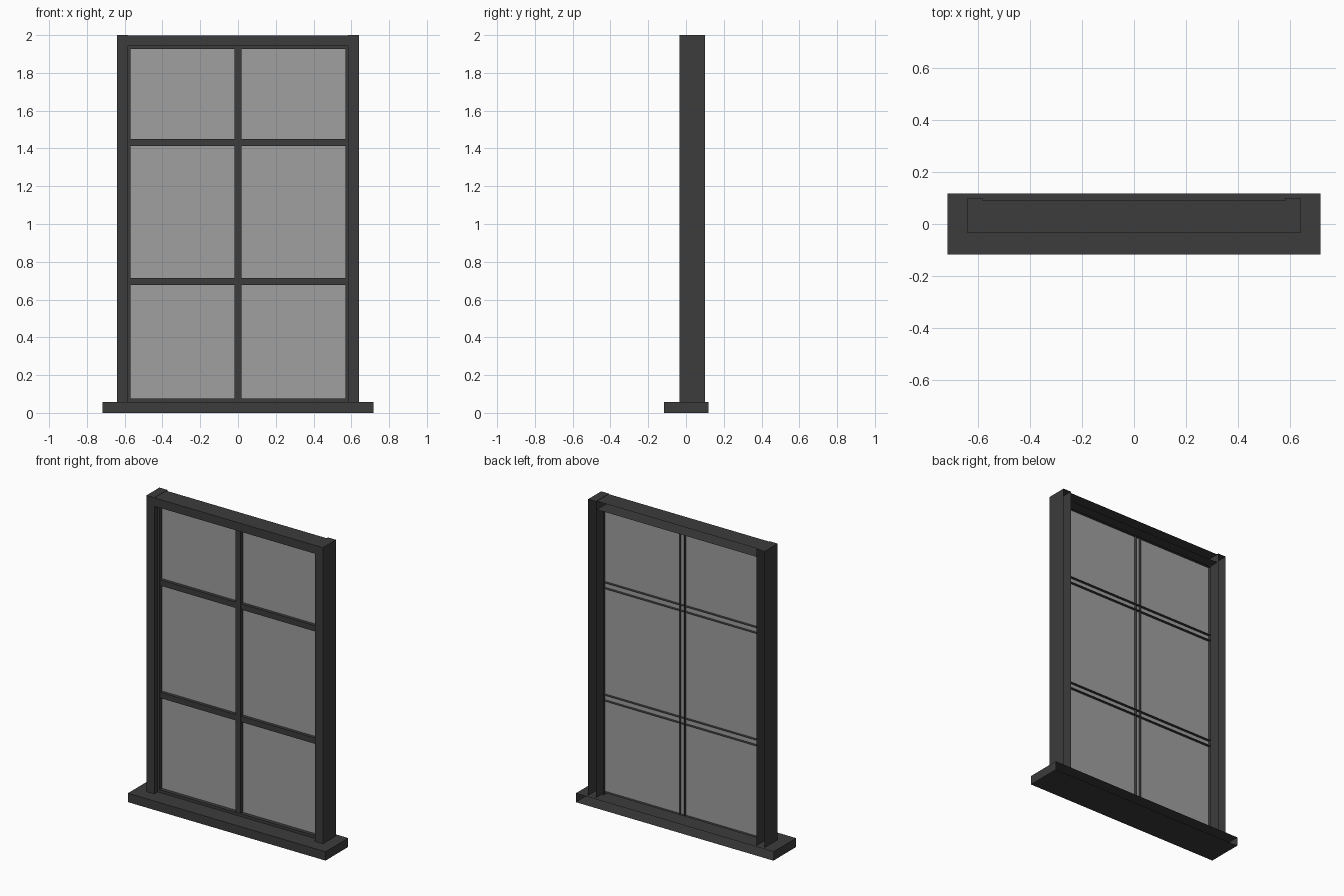
import bpy, bmesh

if "Cube" in bpy.data.objects:
    bpy.data.objects.remove(bpy.data.objects["Cube"])


def material(name, color):
    mat = bpy.data.materials.new(name)
    mat.diffuse_color = color
    mat.use_nodes = True
    mat.node_tree.nodes["Principled BSDF"].inputs["Base Color"].default_value = mat.diffuse_color
    return mat


DARK = material("dark_frame", (0.045, 0.045, 0.045, 1))
GLASS = material("glass", (0.35, 0.35, 0.35, 0.5))


def channel(name, x, y, z):
    """Box spanning the given ranges, with its back (+y) left open."""
    bm = bmesh.new()
    bmesh.ops.create_cube(bm, size=1)
    back = [f for f in bm.faces if f.normal.y > 0.9]
    bmesh.ops.delete(bm, geom=back, context='FACES_ONLY')
    for v in bm.verts:
        for i, (lo, hi) in enumerate((x, y, z)):
            v.co[i] = lo if v.co[i] < 0 else hi
    mesh = bpy.data.meshes.new(name)
    bm.to_mesh(mesh)
    bm.free()
    mesh.materials.append(DARK)
    obj = bpy.data.objects.new(name, mesh)
    bpy.context.collection.objects.link(obj)
    return obj


def both_sides(lo, hi):
    return (("left", (-hi, -lo)), ("right", (lo, hi)))


# Outer frame: sill, side jambs and head
channel("sill", (-0.717, 0.717), (-0.117, 0.118), (0, 0.058))
for side, xs in both_sides(0.583, 0.64):
    channel(side + "_jamb", xs, (-0.035, 0.1), (0.058, 2.0))
channel("head", (-0.583, 0.583), (-0.032, 0.09), (1.943, 1.998))

# Thin sash frame around the glass
SASH_Y = (0.0, 0.045)
for side, xs in both_sides(0.569, 0.583):
    channel(side + "_sash_stile", xs, SASH_Y, (0.058, 1.943))
channel("sash_top_rail", (-0.569, 0.569), SASH_Y, (1.927, 1.943))
channel("sash_bottom_rail", (-0.569, 0.569), SASH_Y, (0.058, 0.076))

# Glazing bars
BAR_Y = (0.004, 0.044)
channel("vertical_bar", (-0.018, 0.018), (0.002, 0.044), (0.076, 1.927))
for name, z in (("lower_bar", 0.695), ("upper_bar", 1.432)):
    channel(name, (-0.569, 0.569), BAR_Y, (z - 0.019, z + 0.019))

# Single sheet of glass passing through the bars
mesh = bpy.data.meshes.new("glass_pane")
mesh.from_pydata([(-0.569, 0.025, 0.076), (0.569, 0.025, 0.076),
                  (0.569, 0.025, 1.927), (-0.569, 0.025, 1.927)],
                 [], [(0, 1, 2, 3)])
mesh.materials.append(GLASS)
bpy.context.collection.objects.link(bpy.data.objects.new("glass_pane", mesh))
